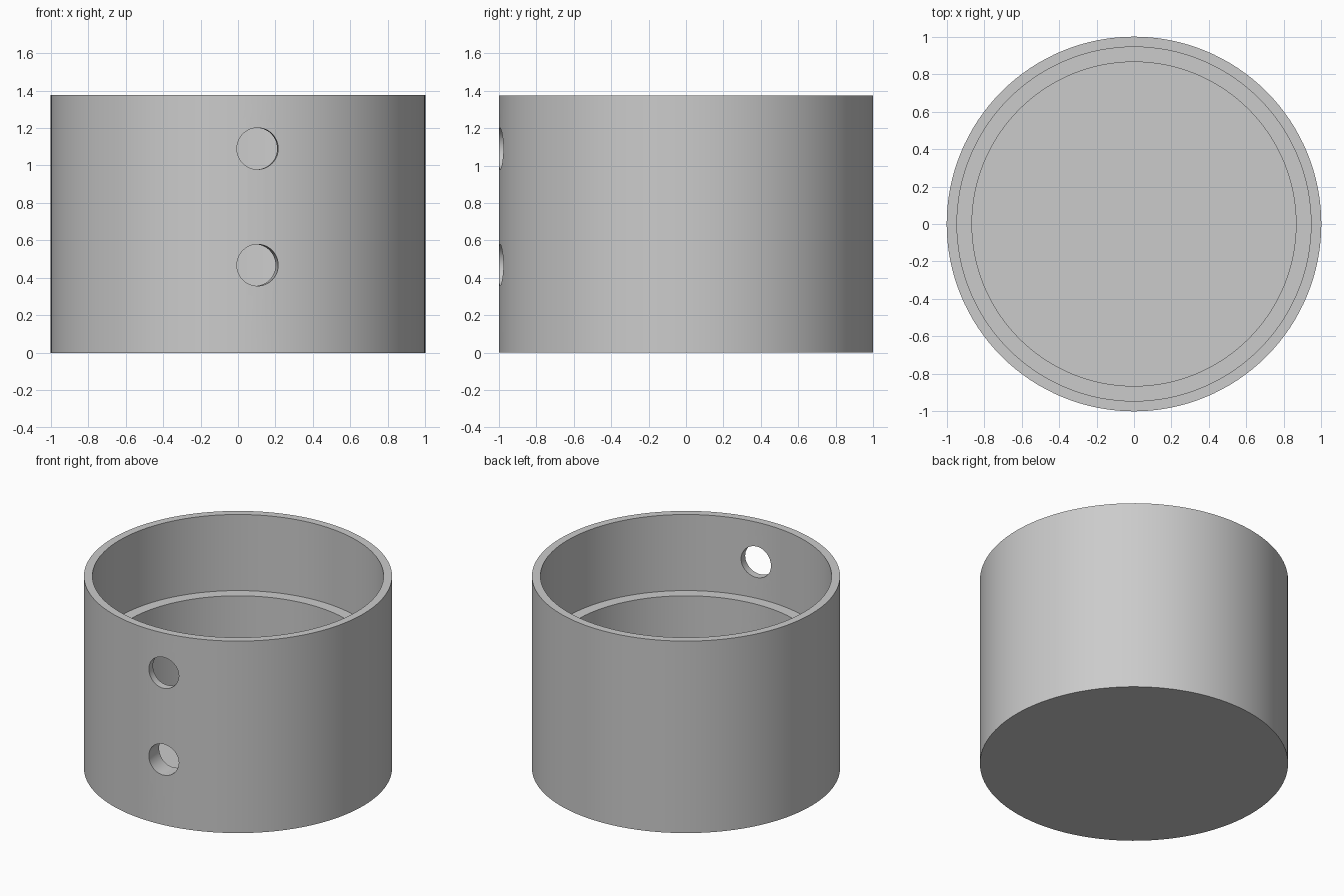
import bpy, bmesh, math
from mathutils import Matrix, Vector

if "Cube" in bpy.data.objects:
    bpy.data.objects.remove(bpy.data.objects["Cube"])

SEG = 128
HEIGHT = 1.375

grey = bpy.data.materials.new("light_grey")
grey.diffuse_color = (0.6, 0.6, 0.6, 1)
grey.use_nodes = True
grey.node_tree.nodes["Principled BSDF"].inputs["Base Color"].default_value = grey.diffuse_color


def make_object(name, bm):
    mesh = bpy.data.meshes.new(name)
    bmesh.ops.recalc_face_normals(bm, faces=bm.faces)
    bm.to_mesh(mesh)
    bm.free()
    obj = bpy.data.objects.new(name, mesh)
    bpy.context.collection.objects.link(obj)
    obj.data.materials.append(grey)
    return obj


# Cup: lathed profile (radius, height) with an inner ledge and a closed floor
profile = [(1, 0), (1, HEIGHT), (0.945, HEIGHT), (0.945, 0.83), (0.865, 0.83), (0.865, 0.135)]
bm = bmesh.new()
rings = [[bm.verts.new((r * math.cos(2 * math.pi * i / SEG), r * math.sin(2 * math.pi * i / SEG), z))
          for i in range(SEG)] for r, z in profile]
for a, b in zip(rings, rings[1:]):
    for i in range(SEG):
        j = (i + 1) % SEG
        bm.faces.new((a[i], a[j], b[j], b[i]))
bm.faces.new(rings[0])
bm.faces.new(rings[-1])
cup = make_object("cup", bm)

# Two round holes drilled radially through the front wall
radial = Vector((0.105, -0.9945, 0)).normalized()
turn = radial.to_track_quat('Z', 'Y').to_matrix().to_4x4()
for label, z in (("lower", 0.468), ("upper", 1.09)):
    bm = bmesh.new()
    bmesh.ops.create_cone(bm, cap_ends=True, segments=48, radius1=0.111, radius2=0.111, depth=0.5,
                          matrix=Matrix.Translation(radial * 0.95 + Vector((0, 0, z))) @ turn)
    cutter = make_object(label + "_hole_cutter", bm)
    cutter.hide_render = True
    cutter.hide_set(True)
    cut = cup.modifiers.new(label + "_hole", 'BOOLEAN')
    cut.operation = 'DIFFERENCE'
    cut.solver = 'EXACT'
    cut.object = cutter

# Apply the cuts, remove the cutters, then smooth the round walls
bpy.context.view_layer.objects.active = cup
cup.select_set(True)
for mod in list(cup.modifiers):
    cutter = mod.object
    bpy.ops.object.modifier_apply(modifier=mod.name)
    bpy.data.objects.remove(cutter)
bpy.ops.object.shade_smooth_by_angle(angle=math.radians(30))
